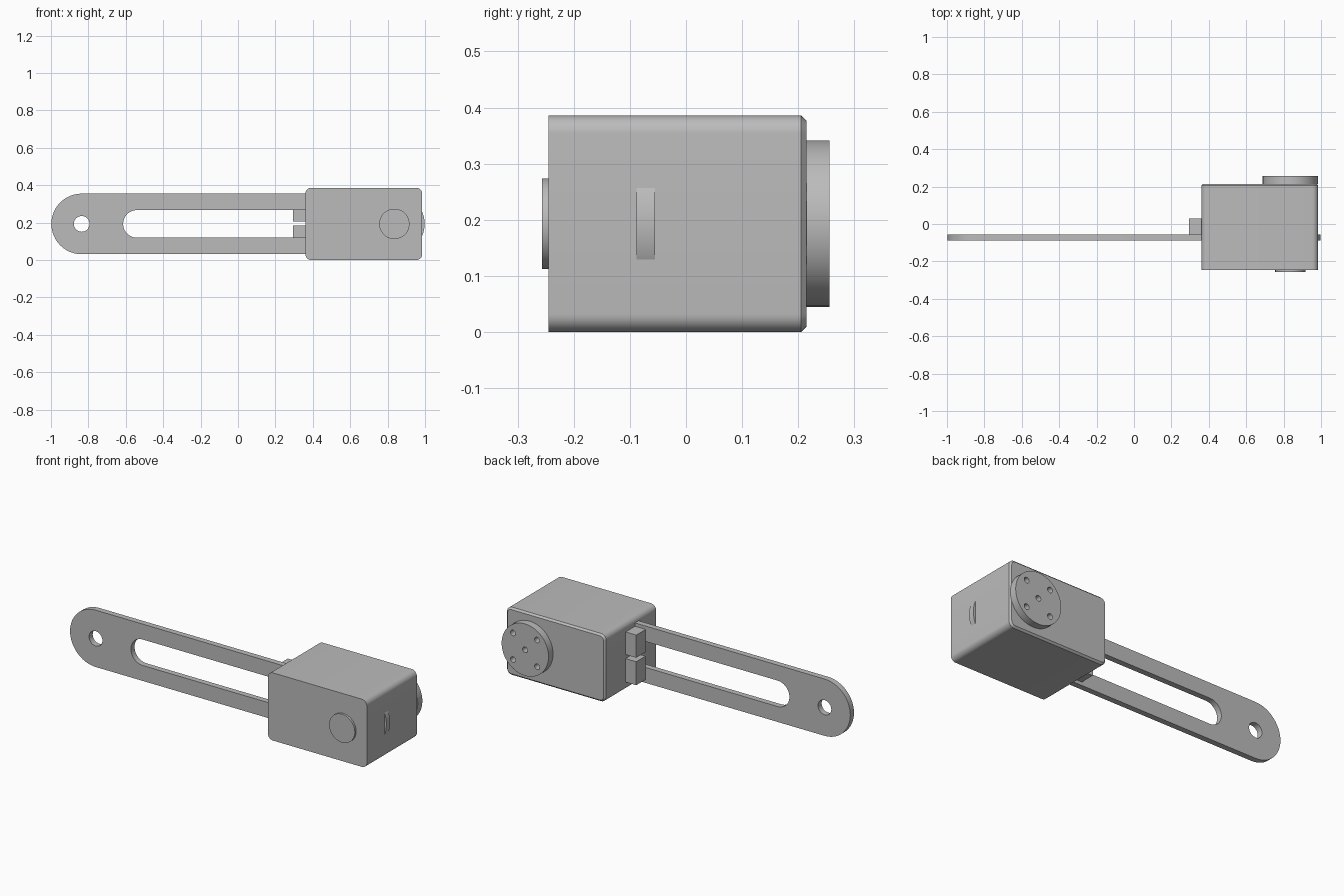
import bpy, bmesh, math

cube = bpy.data.objects.get("Cube")
if cube:
    bpy.data.objects.remove(cube, do_unlink=True)

MID_Z = 0.193   # height of the shared centre line
AXIS_X = 0.836  # distance of both pivots from the centre

grey = bpy.data.materials.new("light grey plastic")
grey.use_nodes = True
colour = (0.5, 0.5, 0.5, 1)
grey.diffuse_color = colour
grey.node_tree.nodes["Principled BSDF"].inputs["Base Color"].default_value = colour


def finish(obj, angle=30):
    obj.data.materials.clear()
    obj.data.materials.append(grey)
    bpy.ops.object.select_all(action='DESELECT')
    obj.select_set(True)
    bpy.context.view_layer.objects.active = obj
    bpy.ops.object.shade_smooth_by_angle(angle=math.radians(angle))


def capsule(x0, x1, r, z=MID_Z, n=24):
    """Loop of points round a slot from x0 to x1; a circle when they match."""
    pts = []
    for cx, start in ((x1, -math.pi / 2), (x0, math.pi / 2)):
        last = n if x0 == x1 else n + 1
        for i in range(last):
            a = start + math.pi * i / n
            pts.append((cx + r * math.cos(a), z + r * math.sin(a)))
    return pts


def plate(name, loops, y0, y1):
    """Flat part facing the front, cut by every loop after the first."""
    curve = bpy.data.curves.new(name, 'CURVE')
    curve.dimensions = '2D'
    curve.fill_mode = 'BOTH'
    curve.extrude = (y1 - y0) / 2
    for pts in loops:
        spline = curve.splines.new('POLY')
        spline.points.add(len(pts) - 1)
        for p, (x, z) in zip(spline.points, pts):
            p.co = (x, z, 0, 1)
        spline.use_cyclic_u = True
    obj = bpy.data.objects.new(name, curve)
    bpy.context.collection.objects.link(obj)
    obj.rotation_euler.x = math.pi / 2
    obj.location.y = (y0 + y1) / 2
    bpy.ops.object.select_all(action='DESELECT')
    obj.select_set(True)
    bpy.context.view_layer.objects.active = obj
    bpy.ops.object.convert(target='MESH')
    obj = bpy.context.object
    bm = bmesh.new()
    bm.from_mesh(obj.data)
    bmesh.ops.remove_doubles(bm, verts=bm.verts, dist=1e-5)
    bmesh.ops.recalc_face_normals(bm, faces=bm.faces)
    bm.to_mesh(obj.data)
    bm.free()
    finish(obj)


def block(name, lo, hi, radius=0, chamfer=0):
    """Box with rounded front-to-back edges and a chamfered back rim."""
    bm = bmesh.new()
    bmesh.ops.create_cube(bm, size=1)
    for v in bm.verts:
        v.co = [(a + b) / 2 + c * (b - a) for a, b, c in zip(lo, hi, v.co)]
    if radius:
        edges = [e for e in bm.edges
                 if abs(e.verts[0].co.y - e.verts[1].co.y) > 0.1]
        bmesh.ops.bevel(bm, geom=edges, offset=radius, segments=8,
                        profile=0.5, affect='EDGES')
    if chamfer:
        rim = [e for e in bm.edges
               if all(abs(v.co.y - hi[1]) < 1e-4 for v in e.verts)]
        bmesh.ops.bevel(bm, geom=rim, offset=chamfer, segments=1,
                        affect='EDGES')
    bmesh.ops.recalc_face_normals(bm, faces=bm.faces)
    mesh = bpy.data.meshes.new(name)
    bm.to_mesh(mesh)
    bm.free()
    obj = bpy.data.objects.new(name, mesh)
    bpy.context.collection.objects.link(obj)
    finish(obj)


# Motor housing
block("motor_housing", (0.36, -0.245, 0), (0.985, 0.215, 0.386), 0.032, 0.01)

# Slotted link arm running through the housing
plate("link_arm",
      [capsule(-AXIS_X, AXIS_X, 0.162),
       capsule(-0.54, 0.54, 0.074),
       capsule(-AXIS_X, -AXIS_X, 0.042)],
      -0.088, -0.055)

# Cable connectors beside the housing
for name, z0, z1 in (("lower_connector", 0.05, 0.184),
                     ("upper_connector", 0.207, 0.336)):
    block(name, (0.293, -0.055, z0), (0.37, 0.03, z1))

# Idler cap on the front
plate("idler_cap", [capsule(AXIS_X, AXIS_X, 0.081)], -0.257, -0.24)

# Output horn on the back, with a centre hole and four screw holes
holes = [(0, 0)] + [(i, j) for i in (-1, 1) for j in (-1, 1)]
plate("output_horn",
      [capsule(AXIS_X, AXIS_X, 0.148)] +
      [capsule(AXIS_X + 0.076 * i, AXIS_X + 0.076 * i, 0.016,
               MID_Z + 0.076 * j, 12) for i, j in holes],
      0.215, 0.256)
